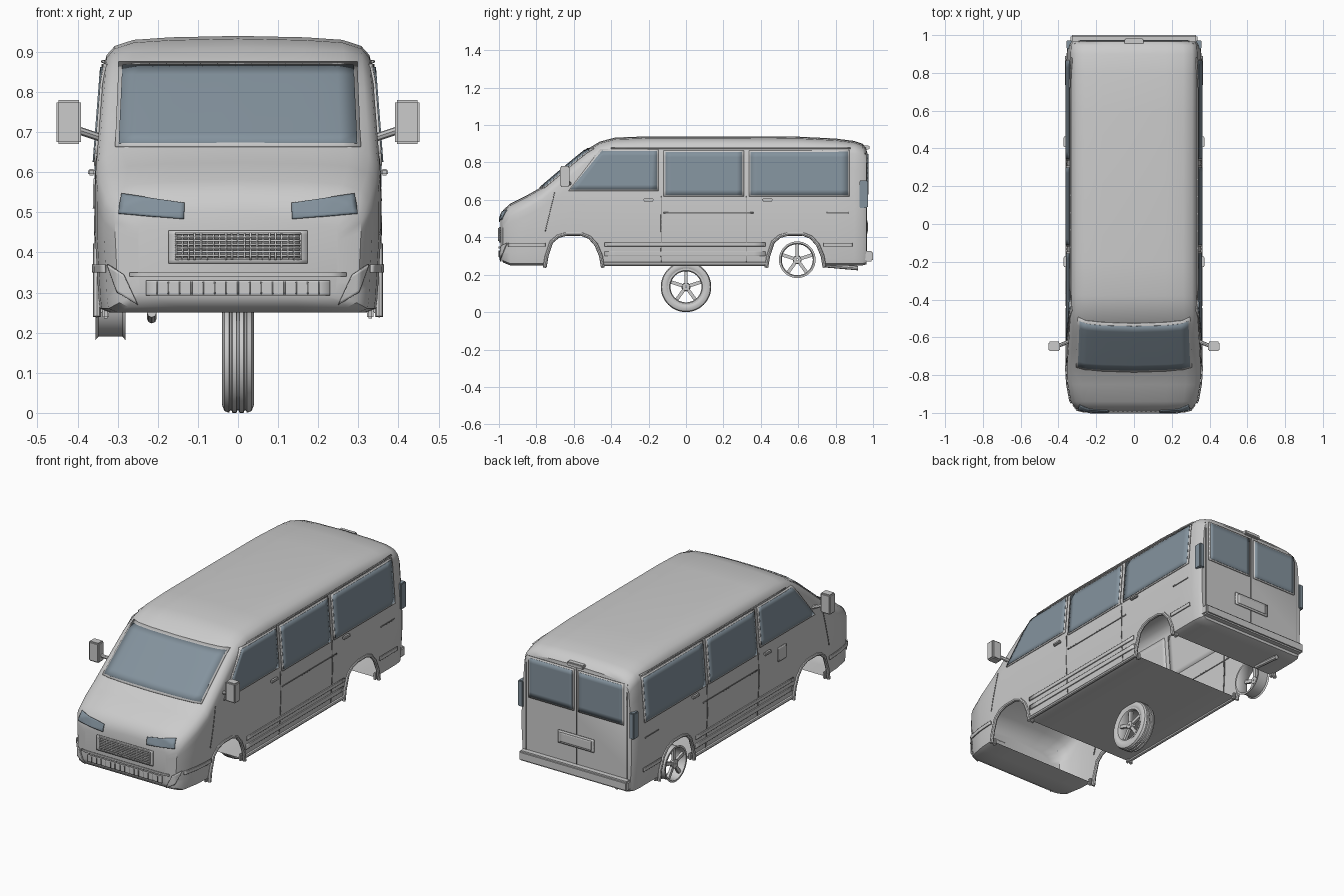
import bpy, bmesh, math
from mathutils import Vector, Matrix
from mathutils.bvhtree import BVHTree

cube = bpy.data.objects.get("Cube")
if cube:
    bpy.data.objects.remove(cube, do_unlink=True)


def material(name, rgb):
    m = bpy.data.materials.new(name)
    m.use_nodes = True
    m.diffuse_color = (*rgb, 1)
    m.node_tree.nodes["Principled BSDF"].inputs["Base Color"].default_value = (*rgb, 1)
    return m


PAINT = material("light grey paint", (0.6, 0.6, 0.6))
GLASS = material("blue grey glass", (0.23, 0.29, 0.34))
SEAM = material("dark grey seam", (0.2, 0.2, 0.2))


def add(name, mesh, mat, smooth=True):
    ob = bpy.data.objects.new(name, mesh)
    bpy.context.collection.objects.link(ob)
    mesh.materials.clear()
    mesh.materials.append(mat)
    if smooth:
        bpy.ops.object.select_all(action="DESELECT")
        ob.select_set(True)
        bpy.context.view_layer.objects.active = ob
        bpy.ops.object.shade_smooth_by_angle(angle=math.radians(38))
    return ob


def finish(name, bm, mat, smooth=True, recalc=True):
    if recalc:
        bmesh.ops.recalc_face_normals(bm, faces=bm.faces)
    mesh = bpy.data.meshes.new(name)
    bm.to_mesh(mesh)
    bm.free()
    return add(name, mesh, mat, smooth)


def baked(ob):
    dg = bpy.context.evaluated_depsgraph_get()
    return bpy.data.meshes.new_from_object(ob.evaluated_get(dg))


def box(name, centre, size, mat=PAINT, bevel=0.004):
    bm = bmesh.new()
    bmesh.ops.create_cube(bm, size=1, matrix=Matrix.Translation(centre) @ Matrix.Diagonal((*size, 1)))
    bmesh.ops.bevel(bm, geom=bm.edges[:], offset=bevel, segments=2, affect="EDGES")
    return finish(name, bm, mat)


def tube(name, points, radius, mat=PAINT):
    cu = bpy.data.curves.new(name, "CURVE")
    cu.dimensions = "3D"
    cu.bevel_depth, cu.bevel_resolution, cu.use_fill_caps = radius, 2, True
    sp = cu.splines.new("POLY")
    sp.points.add(len(points) - 1)
    for p, co in zip(sp.points, points):
        p.co = (*co, 1)
    tmp = bpy.data.objects.new("tube_path", cu)
    bpy.context.collection.objects.link(tmp)
    mesh = baked(tmp)
    bpy.data.objects.remove(tmp)
    return add(name, mesh, mat)


def lerp_table(table, v):
    for (a, p), (b, q) in zip(table, table[1:]):
        if v <= b:
            return p + (q - p) * max(0, (v - a) / (b - a))
    return table[-1][1]


# Body shell: cross-sections lofted from nose to tail
SIDE = [(0.25, 0.346), (0.45, 0.357), (0.6, 0.355), (0.87, 0.334), (0.95, 0.33)]
STATIONS = [  # y, roof z, floor z, half width
    (-0.993, 0.50, 0.29, 0.25), (-0.978, 0.545, 0.265, 0.305), (-0.94, 0.58, 0.25, 0.333),
    (-0.85, 0.625, 0.25, 0.35), (-0.77, 0.67, 0.25, 0.355), (-0.67, 0.755, 0.25, 0.355),
    (-0.58, 0.83, 0.25, 0.355), (-0.53, 0.87, 0.25, 0.355), (-0.46, 0.912, 0.25, 0.355),
    (-0.38, 0.933, 0.25, 0.355), (-0.2, 0.94, 0.25, 0.355), (0.2, 0.94, 0.25, 0.355),
    (0.6, 0.938, 0.25, 0.355), (0.8, 0.928, 0.25, 0.355), (0.9, 0.915, 0.25, 0.355),
    (0.945, 0.9, 0.25, 0.35), (0.965, 0.875, 0.255, 0.338)]
CORNER = [(1, 1), (0.98, 0.68), (0.92, 0.36), (0.78, 0.14), (0.5, 0.05)]


def section(y, top, low, half):
    c = min(0.07, 0.25 * (top - low))
    scale = half / 0.355
    width = lambda z: lerp_table(SIDE, z) * scale
    pts = [(0.5 * half, low), (0.9 * half, low), (0.97 * half, low + 0.01)]
    pts += [(width(z), z) for z in (low + 0.035 + (top - c - low - 0.035) * i / 7 for i in range(7))]
    pts += [(width(top - c) * f, top - c * d) for f, d in CORNER]
    ring = [(0, low)] + pts + [(0, top)] + [(-x, z) for x, z in reversed(pts)]
    return [(x, y, z) for x, z in ring]


bm = bmesh.new()
rings = [[bm.verts.new(p) for p in section(*s)] for s in STATIONS]
for a, b in zip(rings, rings[1:]):
    for i in range(len(a)):
        j = (i + 1) % len(a)
        bm.faces.new((a[i], a[j], b[j], b[i]))
bm.faces.new(rings[0])
bm.faces.new(rings[-1])
bmesh.ops.recalc_face_normals(bm, faces=bm.faces)
SURFACE = BVHTree.FromBMesh(bm)
body = finish("body_shell", bm, PAINT, smooth=False)

# Wheel arches cut right through, leaving the shell open inside
ARCH = [(-0.155, 0.24), (-0.145, 0.3), (-0.12, 0.375), (-0.085, 0.405), (-0.04, 0.418),
        (0.04, 0.418), (0.085, 0.4), (0.12, 0.36), (0.145, 0.3), (0.155, 0.24)]
ARCH_Y = {"front": -0.6, "rear": 0.585}
for cy in ARCH_Y.values():
    bm = bmesh.new()
    rows = [[bm.verts.new((x, cy + y, z - (0.05 if z < 0.25 else 0))) for y, z in ARCH] for x in (-0.6, 0.6)]
    bm.faces.new(rows[0])
    bm.faces.new(rows[1])
    for i in range(len(ARCH)):
        j = (i + 1) % len(ARCH)
        bm.faces.new((rows[0][i], rows[0][j], rows[1][j], rows[1][i]))
    cutter = finish("arch_cutter", bm, PAINT, smooth=False)
    cutter.hide_render = True
    mod = body.modifiers.new("arch", "BOOLEAN")
    mod.operation, mod.solver, mod.object = "DIFFERENCE", "EXACT", cutter
    mesh = baked(body)
    body.modifiers.clear()
    body.data = mesh
    bpy.data.objects.remove(cutter)
bm = bmesh.new()
bm.from_mesh(body.data)
bpy.data.objects.remove(body)
wide = [f for f in bm.faces if max(v.co.x for v in f.verts) - min(v.co.x for v in f.verts) > 0.5
        and abs(f.calc_center_median().y) < 0.9]
bmesh.ops.delete(bm, geom=wide, context="FACES")
for f in bm.faces:
    f.material_index = 0
finish("body_shell", bm, PAINT, recalc=False)

# Thin plates laid on the body, given as four corners seen from one side
VIEWS = {"front": Vector((0, 1, 0)), "back": Vector((0, -1, 0)),
         "left": Vector((-1, 0, 0)), "right": Vector((1, 0, 0))}


def plate(name, view, corners, mat=PAINT, lift=0.003, n=14, m=8):
    d = VIEWS[view]
    bl, br, tr, tl = [Vector(c) for c in corners]
    bm = bmesh.new()
    grid = []
    for j in range(m + 1):
        row = []
        for i in range(n + 1):
            p = bl.lerp(br, i / n).lerp(tl.lerp(tr, i / n), j / m)
            start = Vector((p.x, 0, p.y)) if d.y else Vector((0, p.x, p.y))
            start -= d * 3
            hit = SURFACE.ray_cast(start, d)[0] or SURFACE.find_nearest(start + d * 2.05)[0]
            row.append(bm.verts.new(hit - d * lift))
        grid.append(row)
    for a, b in zip(grid, grid[1:]):
        for i in range(n):
            bm.faces.new((a[i], a[i + 1], b[i + 1], b[i]))
    bm.normal_update()
    if sum(f.normal.dot(d) for f in bm.faces) > 0:
        bmesh.ops.reverse_faces(bm, faces=bm.faces[:])
    ob = finish(name, bm, mat, recalc=False)
    mod = ob.modifiers.new("thickness", "SOLIDIFY")
    mod.thickness, mod.offset = 0.006, 0
    return ob


def rect(a0, b0, a1, b1):
    return [(a0, b0), (a1, b0), (a1, b1), (a0, b1)]


def flip(corners):
    return [(-a, b) for a, b in corners]


def window(name, view, corners):
    mid = sum((Vector(c) for c in corners), Vector((0, 0))) / 4
    grow = [tuple(Vector(c) + Vector((math.copysign(0.009, c[0] - mid.x), math.copysign(0.008, c[1] - mid.y))))
            for c in corners]
    plate(name + "_frame", view, grow, PAINT, 0.003)
    plate(name, view, corners, GLASS, 0.0065)


window("windscreen", "front", [(-0.297, 0.672), (0.297, 0.672), (0.288, 0.866), (-0.288, 0.866)])
window("front_door_window", "left", [(-0.62, 0.655), (-0.155, 0.655), (-0.155, 0.862), (-0.45, 0.862)])
window("front_door_window", "right", [(-0.62, 0.655), (-0.155, 0.655), (-0.155, 0.862), (-0.45, 0.862)])
for side in ("left", "right"):
    window("middle_window", side, rect(-0.11, 0.625, 0.3, 0.857))
    window("rear_side_window", side, rect(0.345, 0.625, 0.865, 0.857))
    for y in (-0.135, 0.32):
        plate("door_seam", side, rect(y, 0.265, y + 0.004, 0.62), SEAM, -0.001, 1, 12)
    plate("front_door_seam", side, [(-0.755, 0.43), (-0.751, 0.43), (-0.7, 0.64), (-0.704, 0.64)], SEAM, -0.001, 1, 12)
    plate("slide_rail", side, rect(-0.12, 0.528, 0.36, 0.534), SEAM, 0.0)
    plate("rear_crease", side, rect(0.75, 0.528, 0.87, 0.534), SEAM, 0.0)
    plate("drip_gutter", side, rect(-0.4, 0.873, 0.88, 0.879), PAINT, 0.006)
    plate("rub_strip", side, rect(-0.435, 0.352, 0.425, 0.372), PAINT, 0.007)
    plate("lower_strip", side, rect(-0.435, 0.3, 0.425, 0.325), PAINT, 0.005)
    plate("nose_strip", side, rect(-0.95, 0.35, -0.75, 0.37), PAINT, 0.009)
    plate("tail_strip", side, rect(0.735, 0.35, 0.89, 0.37), PAINT, 0.009)
plate("fuel_flap", "right", rect(-0.37, 0.51, -0.3, 0.585), PAINT, 0.003)

# Rear doors
for flipped in (False, True):
    pane = rect(0.022, 0.63, 0.285, 0.845)
    window("rear_door_window", "back", flip(pane) if flipped else pane)
    seam = rect(0.31, 0.3, 0.314, 0.85)
    plate("rear_door_edge", "back", flip(seam) if flipped else seam, SEAM, -0.001, 1, 12)
plate("rear_door_seam", "back", rect(-0.002, 0.3, 0.002, 0.86), SEAM, -0.001, 1, 12)
plate("plate_recess", "back", rect(-0.11, 0.42, 0.11, 0.49), PAINT, 0.003)
plate("plate_holder", "back", rect(-0.095, 0.43, 0.095, 0.48), PAINT, 0.006)
box("roof_lamp", (0, 0.966, 0.88), (0.1, 0.03, 0.022))
box("rear_bumper", (0, 0.968, 0.298), (0.67, 0.064, 0.055), bevel=0.008)

# Nose: lamps, grille and bumper
for flipped in (False, True):
    lamp = [(-0.298, 0.497), (-0.135, 0.483), (-0.133, 0.523), (-0.29, 0.546)]
    wedge = [(-0.25, 0.27), (-0.3, 0.3), (-0.325, 0.37), (-0.285, 0.345)]
    plate("headlight", "front", flip(lamp) if flipped else lamp, GLASS, 0.005)
    plate("bumper_corner", "front", flip(wedge) if flipped else wedge, PAINT, 0.008)
plate("grille_frame", "front", rect(-0.173, 0.372, 0.173, 0.455), PAINT, 0.003)
plate("grille_back", "front", rect(-0.157, 0.381, 0.157, 0.449), SEAM, 0.004)
for i in range(8):
    z = 0.381 + i * 0.0092
    plate("grille_bar", "front", rect(-0.157, z, 0.157, z + 0.005), PAINT, 0.008, 12, 1)
for i in range(21):
    x = -0.157 + i * 0.0155
    plate("grille_upright", "front", rect(x, 0.381, x + 0.005, 0.449), PAINT, 0.008, 1, 6)
plate("bumper_ledge", "front", rect(-0.27, 0.34, 0.27, 0.35), PAINT, 0.006)
plate("air_intake", "front", rect(-0.23, 0.293, 0.23, 0.33), PAINT, 0.004)
for i in range(15):
    x = -0.203 + i * 0.029
    plate("intake_slat", "front", rect(x - 0.002, 0.295, x + 0.002, 0.328), SEAM, 0.006, 1, 4)

# Paired side fittings
for s in (1, -1):
    box("mirror", (s * 0.422, -0.648, 0.725), (0.062, 0.05, 0.11), bevel=0.006)
    tube("mirror_arm", [(s * 0.34, -0.62, 0.685), (s * 0.4, -0.645, 0.705)], 0.01)
    for y in (-0.2, 0.435):
        box("door_handle", (s * 0.365, y, 0.6), (0.018, 0.055, 0.016))
    box("tail_lamp", (s * 0.343, 0.95, 0.63), (0.03, 0.045, 0.145), GLASS)
    tube("sill", [(s * 0.346, -0.44, 0.257), (s * 0.346, 0.43, 0.257)], 0.01)
    for place, cy in ARCH_Y.items():
        tube(place + "_arch_lip", [(s * 0.352, cy + y, z) for y, z in ARCH], 0.01)
        for end in (-0.155, 0.155):
            box("arch_tab", (s * 0.33, cy + end, 0.255), (0.016, 0.02, 0.04))
tube("exhaust", [(-0.215, 0.75, 0.25), (-0.215, 0.92, 0.235)], 0.012)


# Wheels
def lathe(name, profile, centre, steps=40):
    bm = bmesh.new()
    loops = []
    for i in range(steps):
        a = 2 * math.pi * i / steps
        loops.append([bm.verts.new(Vector(centre) + Vector((x, r * math.cos(a), r * math.sin(a)))) for x, r in profile])
    for a, b in zip(loops, loops[1:] + loops[:1]):
        for i in range(len(profile)):
            j = (i + 1) % len(profile)
            bm.faces.new((a[i], a[j], b[j], b[i]))
    return finish(name, bm, PAINT)


def rim(name, centre, facing):
    lathe(name + "_barrel", [(-0.037, 0.098), (-0.03, 0.09), (0.03, 0.09), (0.037, 0.098),
                             (0.037, 0.088), (0.03, 0.083), (-0.03, 0.083), (-0.037, 0.088)], centre)
    face = Vector(centre) + Vector((facing * 0.022, 0, 0))
    lathe(name + "_hub", [(-0.012, 0.004), (0.012, 0.004), (0.012, 0.02), (-0.012, 0.024)], face, 20)
    bm = bmesh.new()
    for i in range(5):
        turn = Matrix.Rotation(math.radians(90 + 72 * i), 4, "X")
        bmesh.ops.create_cube(bm, size=1, matrix=Matrix.Translation(face) @ turn
                              @ Matrix.Translation((0, 0.052, 0)) @ Matrix.Diagonal((0.014, 0.07, 0.018, 1)))
    finish(name + "_spokes", bm, PAINT)


tread = [(-0.036, 0.1), (-0.04, 0.115), (-0.034, 0.13)]
for x in (-0.018, 0, 0.018):
    tread += [(x - 0.004, 0.135), (x - 0.002, 0.129), (x + 0.002, 0.129), (x + 0.004, 0.135)]
tread += [(0.034, 0.13), (0.04, 0.115), (0.036, 0.1), (0.03, 0.09), (-0.03, 0.09)]
lathe("spare_tyre", tread, (0, 0, 0.135), 48)
rim("spare_rim", (0, 0, 0.135), 1)
rim("rear_rim", (-0.318, 0.595, 0.28), -1)
